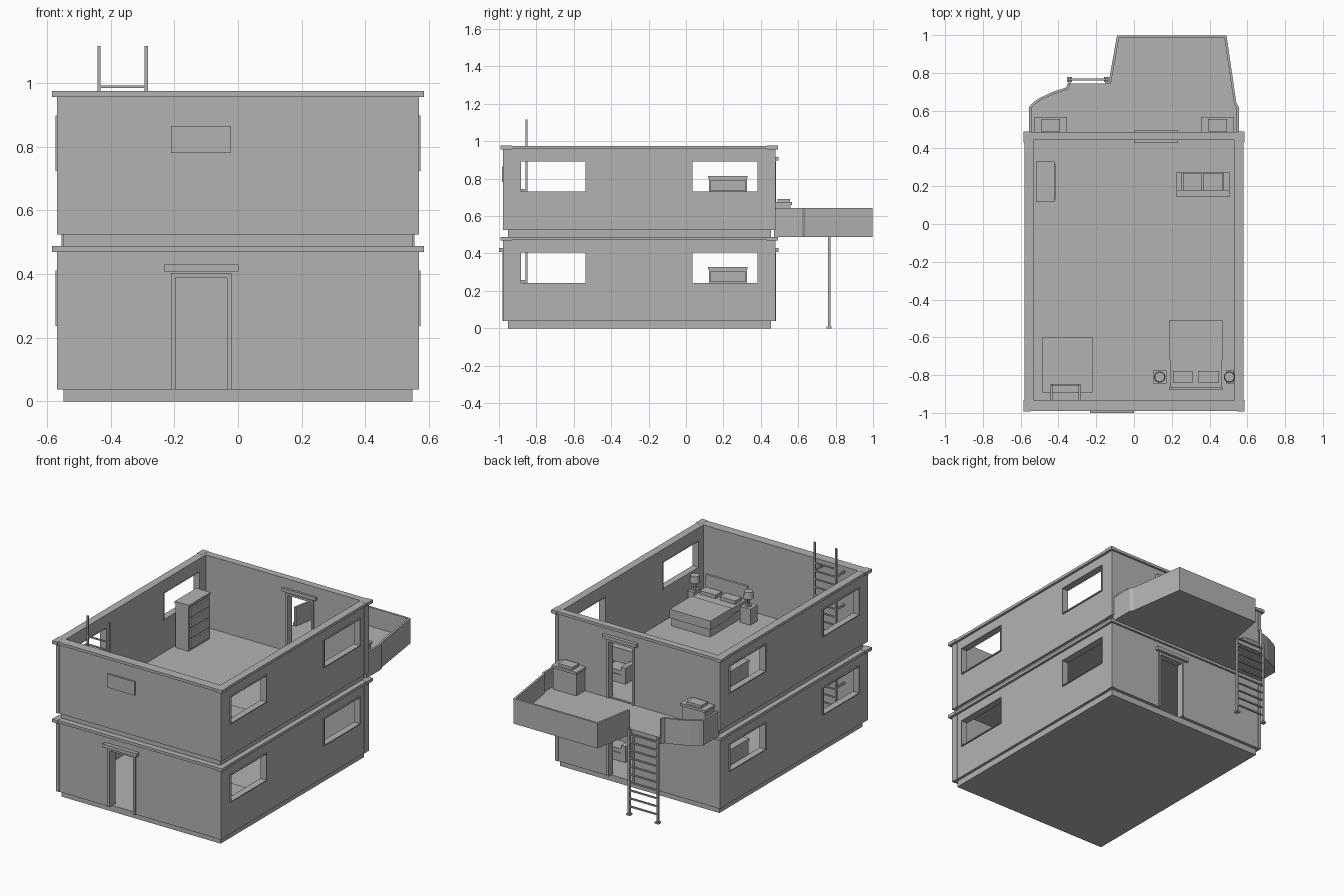
import bpy, bmesh, math
from mathutils import Vector

if "Cube" in bpy.data.objects:
    bpy.data.objects.remove(bpy.data.objects["Cube"], do_unlink=True)

grey = bpy.data.materials.new("plain grey")
grey.use_nodes = True
GREY = (0.45, 0.45, 0.45, 1)
grey.diffuse_color = GREY
grey.node_tree.nodes["Principled BSDF"].inputs["Base Color"].default_value = GREY


def finish(name, bm):
    bmesh.ops.recalc_face_normals(bm, faces=bm.faces)
    mesh = bpy.data.meshes.new(name)
    bm.to_mesh(mesh)
    bm.free()
    mesh.materials.append(grey)
    obj = bpy.data.objects.new(name, mesh)
    bpy.context.collection.objects.link(obj)
    return obj


def boxes(name, *spans):
    """One object from boxes given as (x0, x1, y0, y1, z0, z1)."""
    bm = bmesh.new()
    for x0, x1, y0, y1, z0, z1 in spans:
        verts = bmesh.ops.create_cube(bm, size=1)["verts"]
        for v in verts:
            v.co = ((x0 + x1) / 2 + v.co.x * (x1 - x0),
                    (y0 + y1) / 2 + v.co.y * (y1 - y0),
                    (z0 + z1) / 2 + v.co.z * (z1 - z0))
    return finish(name, bm)


def cut(obj, *spans):
    """Cut box-shaped openings out of an object."""
    for span in spans:
        cutter = boxes("cutter", span)
        mod = obj.modifiers.new("opening", 'BOOLEAN')
        mod.operation, mod.solver, mod.object = 'DIFFERENCE', 'EXACT', cutter
        with bpy.context.temp_override(object=obj, active_object=obj):
            bpy.ops.object.modifier_apply(modifier=mod.name)
        bpy.data.objects.remove(cutter, do_unlink=True)
    return obj


def prism(name, points, z0, z1):
    bm = bmesh.new()
    face = bm.faces.new([bm.verts.new((x, y, z0)) for x, y in points])
    top = bmesh.ops.extrude_face_region(bm, geom=[face])["geom"]
    for v in top:
        if isinstance(v, bmesh.types.BMVert):
            v.co.z = z1
    return finish(name, bm)


def parapet(name, path, thick, z0, z1):
    """Thin wall following a path, thickened to the right of its direction."""
    pts = [Vector(p) for p in path]
    inner = []
    for i, p in enumerate(pts):
        dirs = [(pts[j + 1] - pts[j]).normalized()
                for j in (i - 1, i) if 0 <= j < len(pts) - 1]
        norms = [Vector((d.y, -d.x)) for d in dirs]
        n = sum(norms, Vector((0, 0))).normalized()
        inner.append(p + n * thick / max(n.dot(norms[0]), 0.5))
    prism(name, [tuple(p) for p in pts + inner[::-1]], z0, z1)


def ladder(name, x0, x1, y, z0, z1, first, last, step=0.05, t=0.01):
    parts = [(x - t / 2, x + t / 2, y - t / 2, y + t / 2, z0, z1) for x in (x0, x1)]
    z = first
    while z < last:
        parts.append((x0, x1, y - t * 0.4, y + t * 0.4, z, z + 0.008))
        z += step
    boxes(name, *parts)


def cylinder(bm, x, y, z0, z1, r0, r1, sides):
    verts = bmesh.ops.create_cone(bm, cap_ends=True, segments=sides, radius1=r0,
                                  radius2=r1, depth=z1 - z0)["verts"]
    bmesh.ops.translate(bm, verts=verts, vec=(x, y, (z0 + z1) / 2))


STOREY, SLAB = 0.487, 0.038
ROOM = (-0.532, 0.532, -0.931, 0.444)
WINDOWS = [(-0.886, -0.534), (0.032, 0.384)]

for level, label in enumerate(("lower", "upper")):
    b = level * STOREY
    floor, top = b + SLAB, b + STOREY

    # Floor slab, with a ladder hatch upstairs
    slab = boxes(f"{label}_floor_slab", (-0.548, 0.548, -0.953, 0.454, b, floor))
    if level:
        cut(slab, (-0.485, -0.22, -0.89, -0.6, b - 0.1, floor + 0.1))

    # Walls with windows and doorways
    openings = [(-0.7, 0.7, y0, y1, b + 0.24, b + 0.408) for y0, y1 in WINDOWS]
    openings.append((0.035, 0.197, 0.4, 0.6, floor, b + 0.39))
    if not level:
        openings.append((-0.197, -0.035, -1.1, -0.9, floor, b + 0.39))
    walls = boxes(f"{label}_walls", (-0.565, 0.565, -0.975, 0.474, floor, top))
    cut(walls, (*ROOM, floor - 0.1, top + 0.1), *openings)

    # Cornice ring
    cornice = boxes(f"{label}_cornice", (-0.58, 0.58, -0.989, 0.487, top - 0.016, top + 0.001))
    cut(cornice, (*ROOM, top - 0.1, top + 0.1))

    # Corner posts and their caps
    for sx, xn in ((-1, "right"), (1, "left")):
        for y0, y1, out, yn in ((-0.978, -0.931, -0.015, "front"), (0.432, 0.478, 0.013, "back")):
            xs = sorted((sx * 0.547, sx * 0.568))
            cap = sorted((sx * 0.547, sx * 0.584))
            boxes(f"{label}_{yn}_{xn}_post", (*xs, y0, y1, floor, top - 0.016),
                  (*cap, y0 + min(out, 0), y1 + max(out, 0), top - 0.018, top + 0.002))
        # Thin window linings
        for i, (y0, y1) in enumerate(WINDOWS):
            xs = sorted((sx * 0.531, sx * 0.573))
            z0, z1, t = b + 0.24, b + 0.408, 0.003
            boxes(f"{label}_{xn}_window_frame_{i + 1}",
                  (*xs, y0 - t, y1 + t, z0 - t, z0 + t), (*xs, y0 - t, y1 + t, z1 - t, z1 + t),
                  (*xs, y0 - t, y0 + t, z0, z1), (*xs, y1 - t, y1 + t, z0, z1))

    # Door frames and hoods
    doors = [("back", 1, 0.435, 0.481, 0.43, 0.495)]
    if not level:
        doors.append(("front", -1, -0.982, -0.925, -1.0, -0.92))
    for name, s, y0, y1, h0, h1 in doors:
        c = s * 0.116
        boxes(f"{label}_{name}_door_frame",
              (c - 0.095, c - 0.081, y0, y1, floor, b + 0.404),
              (c + 0.081, c + 0.095, y0, y1, floor, b + 0.404),
              (c - 0.081, c + 0.081, y0, y1, b + 0.39, b + 0.404))
        boxes(f"{label}_{name}_door_hood", (c - 0.117, c + 0.117, h0, h1, b + 0.409, b + 0.43))

    # Bed
    f = floor
    boxes(f"{label}_bed_base", (0.195, 0.46, -0.865, -0.515, f, f + 0.055))
    boxes(f"{label}_bed_mattress", (0.19, 0.465, -0.865, -0.51, f + 0.06, f + 0.1))
    boxes(f"{label}_bed_blanket", (0.187, 0.468, -0.72, -0.507, f + 0.05, f + 0.105))
    boxes(f"{label}_headboard", (0.185, 0.47, -0.88, -0.865, f, f + 0.185))
    boxes(f"{label}_pillows", (0.206, 0.312, -0.84, -0.778, f + 0.1, f + 0.122),
          (0.34, 0.45, -0.84, -0.778, f + 0.1, f + 0.122))

    # Bedside tables with lamps
    for x0, x1, n in ((0.1, 0.172, "right"), (0.487, 0.53, "left")):
        boxes(f"{label}_{n}_bedside_table", (x0, x1, -0.845, -0.775, f, f + 0.1))
        bm = bmesh.new()
        x = x0 + 0.036 if n == "right" else 0.505
        cylinder(bm, x, -0.81, f + 0.1, f + 0.108, 0.02, 0.02, 12)
        cylinder(bm, x, -0.81, f + 0.108, f + 0.155, 0.008, 0.008, 8)
        cylinder(bm, x, -0.81, f + 0.15, f + 0.192, 0.03, 0.026, 12)
        finish(f"{label}_{n}_lamp", bm)

    # Chest of drawers
    boxes(f"{label}_drawer_chest", (-0.515, -0.425, 0.122, 0.325, f, f + 0.275),
          (-0.518, -0.42, 0.117, 0.33, f + 0.275, f + 0.29))
    for i in range(4):
        z = f + 0.015 + i * 0.065
        boxes(f"{label}_drawer_{i + 1}", (-0.425, -0.415, 0.13, 0.317, z, z + 0.055))

    # Sofa facing the back
    boxes(f"{label}_sofa", (0.225, 0.505, 0.143, 0.275, f, f + 0.05),
          (0.225, 0.505, 0.143, 0.18, f + 0.05, f + 0.16),
          (0.225, 0.255, 0.18, 0.275, f + 0.05, f + 0.1),
          (0.475, 0.505, 0.18, 0.275, f + 0.05, f + 0.1))
    boxes(f"{label}_sofa_cushions", (0.26, 0.357, 0.18, 0.27, f + 0.05, f + 0.075),
          (0.365, 0.47, 0.18, 0.27, f + 0.05, f + 0.075))

    # Wall brackets of the indoor ladder
    boxes(f"{label}_ladder_brackets",
          *[(x - 0.005, x + 0.005, -0.931, -0.85, b + z, b + z + 0.012)
            for x in (-0.437, -0.288) for z in (0.245, 0.45)])

# Plate over the front door
boxes("front_plate", (-0.21, -0.022, -0.985, -0.97, 0.781, 0.866))

# Indoor ladder through the hatch
ladder("indoor_ladder", -0.437, -0.288, -0.853, SLAB, 1.117, 0.085, 1.0)

# Balcony deck with parapets either side of the ladder gap
deck, rail = STOREY + SLAB, 0.643
left_run = [(-0.555, 0.47), (-0.555, 0.62), (-0.535, 0.643), (-0.5, 0.667),
            (-0.43, 0.7), (-0.36, 0.722), (-0.35, 0.745)]
right_run = [(-0.135, 0.745), (-0.09, 0.998), (0.49, 0.998), (0.542, 0.64),
             (0.555, 0.62), (0.555, 0.47)]
prism("balcony_deck", left_run + right_run, STOREY, deck)
parapet("balcony_right_parapet", left_run, 0.013, deck, rail)
parapet("balcony_left_parapet", right_run, 0.013, deck, rail)

# Balcony chests against the wall
for s, n in ((-1, "right"), (1, "left")):
    c = s * 0.443
    boxes(f"balcony_{n}_chest", (c - 0.08, c + 0.08, 0.474, 0.56, deck, 0.66),
          (c - 0.087, c + 0.087, 0.474, 0.567, 0.66, 0.675),
          (c - 0.05, c + 0.05, 0.49, 0.555, 0.675, 0.692))

# Outdoor ladder with feet and hooks
ladder("outdoor_ladder", -0.342, -0.145, 0.765, 0, 0.535, 0.05, 0.52, t=0.013)
boxes("outdoor_ladder_feet",
      *[(x - 0.013, x + 0.013, 0.752, 0.778, 0, 0.01) for x in (-0.342, -0.145)],
      *[(x - 0.006, x + 0.006, 0.74, 0.77, 0.5, 0.515) for x in (-0.342, -0.145)])
